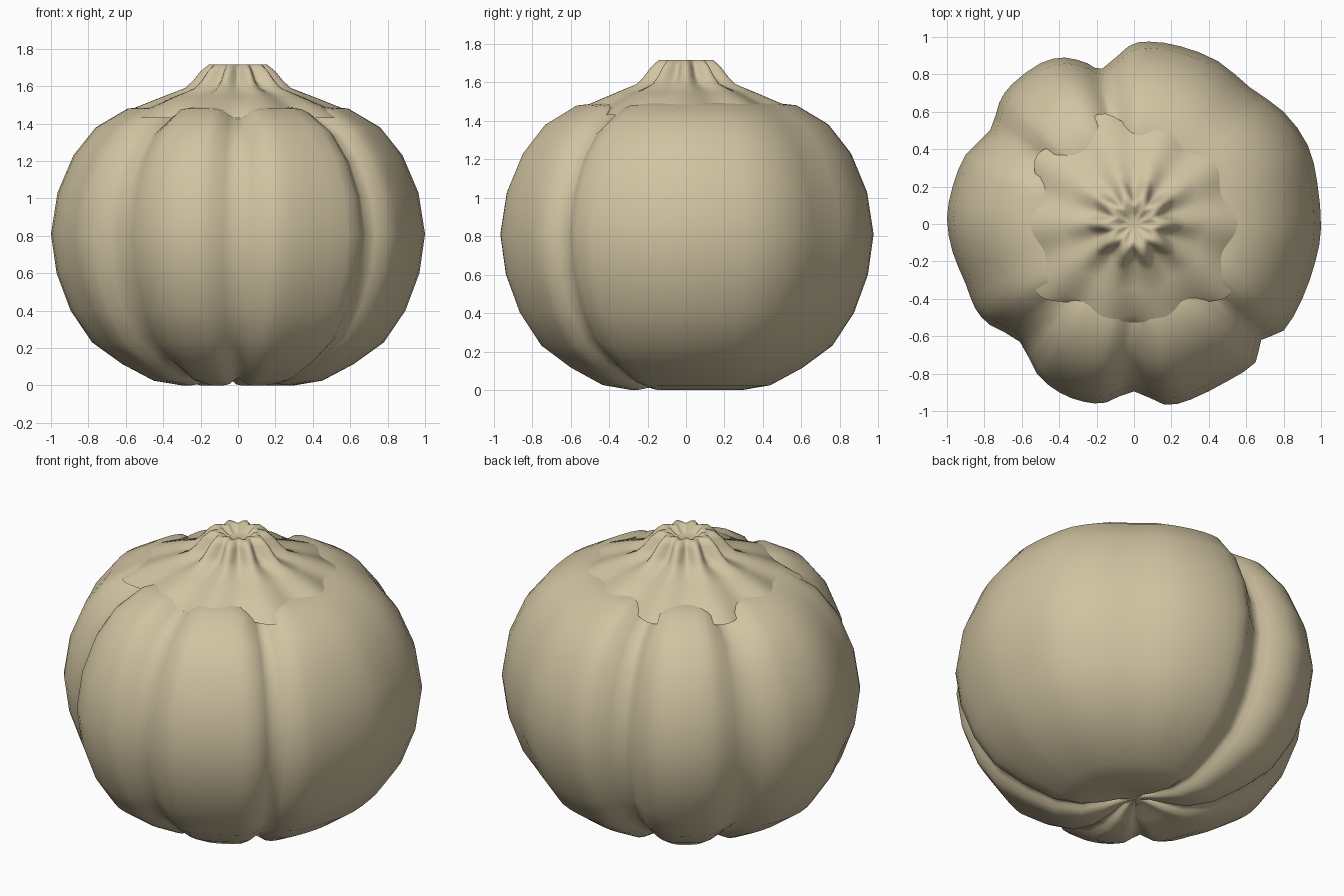
import bpy, bmesh, math

if "Cube" in bpy.data.objects:
    bpy.data.objects.remove(bpy.data.objects["Cube"])

tan = bpy.data.materials.new("pale tan")
tan.diffuse_color = (0.64, 0.55, 0.36, 1)
tan.use_nodes = True
tan.node_tree.nodes["Principled BSDF"].inputs["Base Color"].default_value = tan.diffuse_color


def finish(bm, name):
    bmesh.ops.recalc_face_normals(bm, faces=bm.faces)
    me = bpy.data.meshes.new(name)
    bm.to_mesh(me)
    bm.free()
    me.materials.append(tan)
    for p in me.polygons:
        p.use_smooth = True
    ob = bpy.data.objects.new(name, me)
    bpy.context.collection.objects.link(ob)
    return ob


def loft(name, rows, close_start=True, close_end=True):
    """Skin a list of rings with equal point counts."""
    bm = bmesh.new()
    vs = [[bm.verts.new(p) for p in row] for row in rows]
    n = len(vs[0])
    for a, b in zip(vs, vs[1:]):
        for i in range(n):
            j = (i + 1) % n
            bm.faces.new((a[i], a[j], b[j], b[i]))
    for row, close in ((vs[0], close_start), (vs[-1], close_end)):
        if close:
            c = bm.verts.new((0, 0, sum(v.co.z for v in row) / n))
            for i in range(n):
                bm.faces.new((row[i], row[(i + 1) % n], c))
    return finish(bm, name)


# Lobed outline at the widest height, smoothed by one spline subdivision
key = [(1.0, -.02), (.98, .22), (.93, .42), (.8, .6), (.62, .73), (.45, .87),
       (.25, .95), (.08, .975), (-.03, .95), (-.17, .83), (-.25, .86),
       (-.37, .89), (-.5, .86), (-.65, .75), (-.72, .65), (-.77, .5),
       (-.9, .37), (-.97, .2), (-1, .03), (-.97, -.15), (-.9, -.32),
       (-.85, -.45), (-.77, -.54), (-.61, -.63), (-.52, -.8), (-.4, -.9),
       (-.27, -.95), (-.15, -.955), (0, -.895), (.16, -.965), (.3, -.94),
       (.5, -.84), (.65, -.74), (.68, -.62), (.8, -.57), (.9, -.4), (.97, -.2)]
outline = []
N = len(key)
for i in range(N):
    p0, p1, p2, p3 = (key[(i + d) % N] for d in (-1, 0, 1, 2))
    outline.append(p1)
    outline.append(tuple((9 * (p1[k] + p2[k]) - p0[k] - p3[k]) / 16 for k in (0, 1)))

grooves = [-90, -134, -42.4, 147, 101.5]


def groove(x, y):
    a = math.degrees(math.atan2(y, x))
    return max(math.exp(-(((a - g + 180) % 360 - 180) / 7) ** 2) for g in grooves)


# Pumpkin body: ring profile (radius, height), deeper in the grooves at both ends
profile = [(.08, .05), (.18, .02), (.3, 0), (.45, .025), (.62, .115), (.78, .23),
           (.895, .4), (.97, .6), (1, .81), (.965, 1.03), (.88, 1.23), (.76, 1.38),
           (.59, 1.48), (.45, 1.495), (.3, 1.46), (.15, 1.4)]
rows = []
for r, z in profile:
    row = []
    for x, y in outline:
        d = groove(x, y) * (0.8 - z) / 0.8
        row.append((x * r, y * r, z + d * (0.07 if z > 0.8 else 0.04)))
    rows.append(row)
loft("pumpkin_body", rows)

# Ribbed stem flaring to a jagged skirt: (radius, height, rib depth)
stem = [(.03, 1.68, 0), (.065, 1.685, .1), (.1, 1.715, .14), (.135, 1.715, .16),
        (.17, 1.68, .17), (.205, 1.63, .17), (.25, 1.59, .13),
        (.38, 1.545, .05), (.53, 1.485, .04), (.6, 1.43, .08)]
M, RIBS = 100, 10
rows = []
for r, z, d in stem:
    row = []
    for i in range(M):
        a = -math.pi / 2 + 2 * math.pi * i / M
        k = 1 - d * math.cos(RIBS * (a + math.pi / 2))
        k *= 1 - 0.05 * math.sin(a) ** 2
        row.append((r * k * math.cos(a), r * k * math.sin(a), z))
    rows.append(row)
loft("stem", rows, True, False)


# Slim stem tips lying in the front and back grooves
def tip(name, x, y, z, turn):
    bm = bmesh.new()
    bmesh.ops.create_uvsphere(bm, u_segments=16, v_segments=10, radius=1)
    ob = finish(bm, name)
    ob.scale = (.035, .13, .035)
    ob.location = (x, y, z)
    ob.rotation_euler = turn


tip("front_stem_tip", 0, -.41, 1.435, (math.radians(25), 0, 0))
tip("back_stem_tip", -.075, .39, 1.435, (math.radians(-25), 0, math.radians(11)))
